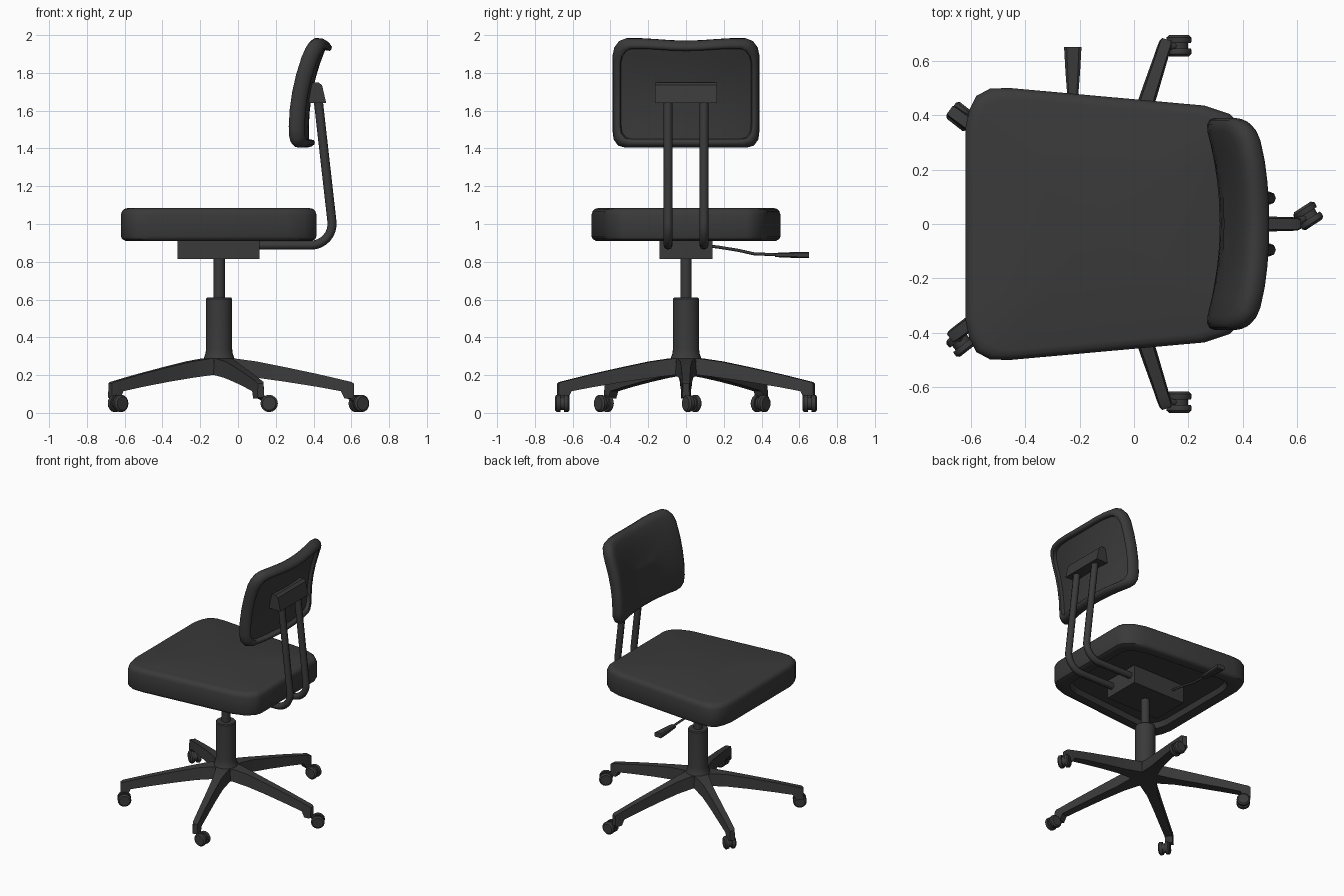
import bpy, bmesh, math
from mathutils import Vector, Matrix

if "Cube" in bpy.data.objects:
    bpy.data.objects.remove(bpy.data.objects["Cube"])

charcoal = bpy.data.materials.new("charcoal")
charcoal.use_nodes = True
color = (0.042, 0.042, 0.042, 1)
charcoal.diffuse_color = color
charcoal.node_tree.nodes["Principled BSDF"].inputs["Base Color"].default_value = color


def finish(name, bm, angle=35):
    bmesh.ops.recalc_face_normals(bm, faces=bm.faces)
    mesh = bpy.data.meshes.new(name)
    bm.to_mesh(mesh)
    bm.free()
    for p in mesh.polygons:
        p.use_smooth = True
    mesh.set_sharp_from_angle(angle=math.radians(angle))
    mesh.materials.append(charcoal)
    obj = bpy.data.objects.new(name, mesh)
    bpy.context.collection.objects.link(obj)
    return obj


def loft(name, rings, angle=35):
    """Skin closed rings and close both ends with a fan."""
    bm = bmesh.new()
    loops = [[bm.verts.new(p) for p in ring] for ring in rings]
    n = len(loops[0])
    for a, b in zip(loops, loops[1:]):
        for i in range(n):
            j = (i + 1) % n
            bm.faces.new((a[i], a[j], b[j], b[i]))
    for loop in (loops[0], loops[-1]):
        hub = bm.verts.new(sum((v.co for v in loop), Vector()) / n)
        for i in range(n):
            bm.faces.new((loop[i], loop[(i + 1) % n], hub))
    return finish(name, bm, angle)


def lathe(name, profile, matrix, sides=24):
    rings = [[matrix @ Vector((r * math.cos(k * math.tau / sides),
                               r * math.sin(k * math.tau / sides), z))
              for k in range(sides)] for r, z in profile]
    return loft(name, rings)


def tube(name, points, radius):
    """Round bar through the points."""
    curve = bpy.data.curves.new(name, "CURVE")
    curve.dimensions = "3D"
    curve.bevel_depth = radius
    curve.bevel_resolution = 2
    curve.use_fill_caps = True
    spline = curve.splines.new("POLY")
    spline.points.add(len(points) - 1)
    for sp, p in zip(spline.points, points):
        sp.co = (*p, 1)
    spline.use_smooth = True
    curve.materials.append(charcoal)
    obj = bpy.data.objects.new(name, curve)
    bpy.context.collection.objects.link(obj)
    bpy.ops.object.select_all(action="DESELECT")
    obj.select_set(True)
    bpy.context.view_layer.objects.active = obj
    bpy.ops.object.convert(target="MESH")


def prism(name, profile, y0, y1):
    """Extrude an (x, z) profile along y."""
    return loft(name, [[Vector((x, y, z)) for x, z in profile] for y in (y0, y1)])


# Seat cushion: tapered outline, rounded rim, recessed underside
half = [(0.415, 0.0), (0.415, 0.32), (0.4, 0.36), (0.35, 0.405), (0.26, 0.435),
        (-0.46, 0.5), (-0.53, 0.497), (-0.58, 0.47), (-0.605, 0.42), (-0.62, 0.35), (-0.62, 0.0)]
outline = half + [(x, -y) for x, y in half[-2:0:-1]]
rings = []
for inset, z in [(0.1, 0.95), (0.085, 0.913), (0.025, 0.91), (0.006, 0.92), (0, 0.935), (0, 1.05),
                 (0.006, 1.068), (0.018, 1.08), (0.04, 1.085)]:
    s = 1 - inset / 0.51
    rings.append([Vector((-0.1 + (x + 0.1) * s, y * s, z)) for x, y in outline])
loft("seat", rings, 40)

# Backrest: padded shell bent around y and leaning back, with a recessed rear panel
half = [(0, 1.987), (0.08, 1.989), (0.16, 1.995), (0.24, 2.0), (0.32, 2.0), (0.355, 1.985),
        (0.38, 1.95), (0.39, 1.9), (0.39, 1.8), (0.39, 1.7), (0.39, 1.6), (0.39, 1.5),
        (0.383, 1.445), (0.36, 1.412), (0.32, 1.4), (0.24, 1.4), (0.16, 1.4), (0.08, 1.4), (0, 1.4)]
outline = half + [(-y, z) for y, z in half[-2:0:-1]]


def back_point(y, z, depth):
    x = 0.315 + 0.46 * (z - 1.5) ** 2 - 0.06 * (y / 0.39) ** 2
    normal = Vector((1, 0, -0.92 * (z - 1.5))).normalized()
    return Vector((x, y, z)) + normal * depth


rings = []
for inset, depth in [(0.28, 0), (0.2, 0), (0.12, 0), (0.05, 0), (0.025, 0.006), (0.008, 0.02),
                     (0, 0.042), (0.004, 0.07), (0.015, 0.086), (0.028, 0.09), (0.04, 0.084),
                     (0.046, 0.06), (0.12, 0.06), (0.2, 0.06), (0.28, 0.06)]:
    sy, sz = 1 - inset / 0.39, 1 - inset / 0.3
    rings.append([back_point(y * sy, 1.7 + (z - 1.7) * sz, depth) for y, z in outline])
loft("backrest", rings, 50)

# Bracket and the two bent support tubes
prism("backrest_bracket", [(0.37, 1.64), (0.467, 1.64), (0.445, 1.735), (0.425, 1.75),
                           (0.37, 1.75)], -0.165, 0.165)
for side, y in (("left", 0.095), ("right", -0.095)):
    bend = [(0.385 + 0.113 * math.sin(a), y, 1.0 - 0.112 * math.cos(a))
            for a in [math.radians(d) for d in range(0, 97, 12)]]
    tube("support_tube_" + side, [(0.05, y, 0.888)] + bend + [(0.422, y, 1.68)], 0.024)

# Tilt mechanism box and height lever
prism("mechanism_box", [(-0.32, 0.815), (0.115, 0.815), (0.115, 0.955), (-0.32, 0.955)],
      -0.14, 0.14)
tube("lever_rod", [(-0.225, 0.1, 0.885), (-0.225, 0.17, 0.878), (-0.225, 0.28, 0.86),
                   (-0.225, 0.36, 0.842), (-0.225, 0.52, 0.836)], 0.008)
loft("lever_handle", [[Vector((-0.225 + a * w, y, 0.836 + b * h))
                       for a, b in ((-1, -0.6), (-0.7, -1), (0.7, -1), (1, -0.6),
                                    (1, 0.6), (0.7, 1), (-0.7, 1), (-1, 0.6))]
                      for y, w, h in ((0.47, 0.02, 0.011), (0.56, 0.027, 0.015),
                                      (0.65, 0.032, 0.017))])

# Gas lift column
center = Matrix.Translation((-0.1, 0, 0))
lathe("column_sleeve", [(0.06, 0.2), (0.09, 0.27), (0.08, 0.292), (0.072, 0.315), (0.069, 0.34),
                        (0.069, 0.603), (0.064, 0.61)], center)
lathe("column_rod", [(0.03, 0.55), (0.03, 0.85)], center)

# Five star legs: distance, half width on top and below, top and bottom height
sections = [(0.0, 0.06, 0.07, 0.288, 0.2), (0.09, 0.045, 0.055, 0.287, 0.2),
            (0.2, 0.03, 0.038, 0.272, 0.186), (0.35, 0.025, 0.033, 0.242, 0.165),
            (0.52, 0.022, 0.03, 0.206, 0.138), (0.645, 0.02, 0.026, 0.177, 0.115),
            (0.665, 0.02, 0.026, 0.172, 0.075), (0.7, 0.02, 0.024, 0.164, 0.075),
            (0.713, 0.016, 0.018, 0.155, 0.082)]
# Caster centre and rolling direction for each leg
casters = [(0.64, 0.03, 33), (0.165, 0.655, 0), (-0.635, 0.395, -38),
           (-0.635, -0.435, 38), (0.165, -0.655, 0)]
for k, (cx, cy, roll) in enumerate(casters):
    turn = center @ Matrix.Rotation(math.radians(72 * k), 4, "Z")
    loft(f"leg_{k + 1}", [[turn @ Vector(p) for p in ((r, -b, lo), (r, b, lo), (r, t, hi),
                                                      (r, -t, hi))]
                          for r, t, b, hi, lo in sections], 25)
    spin = (Matrix.Translation((cx, cy, 0.05)) @ Matrix.Rotation(math.radians(roll), 4, "Z")
            @ Matrix.Rotation(math.pi / 2, 4, "X"))
    for side, s in (("a", 1), ("b", -1)):
        lathe(f"caster_wheel_{k + 1}{side}",
              [(0.044, 0.01 * s), (0.046, 0.016 * s), (0.046, 0.03 * s), (0.036, 0.039 * s)],
              spin, 16)
    # Hub between the wheels, joined to the leg end by a short stem
    lathe(f"caster_hub_{k + 1}", [(0.034, -0.012), (0.034, 0.012)], spin, 16)
    tip = turn @ Vector((0.685, 0, 0.09))
    tube(f"caster_stem_{k + 1}", [tip, (cx, cy, 0.06)], 0.016)
